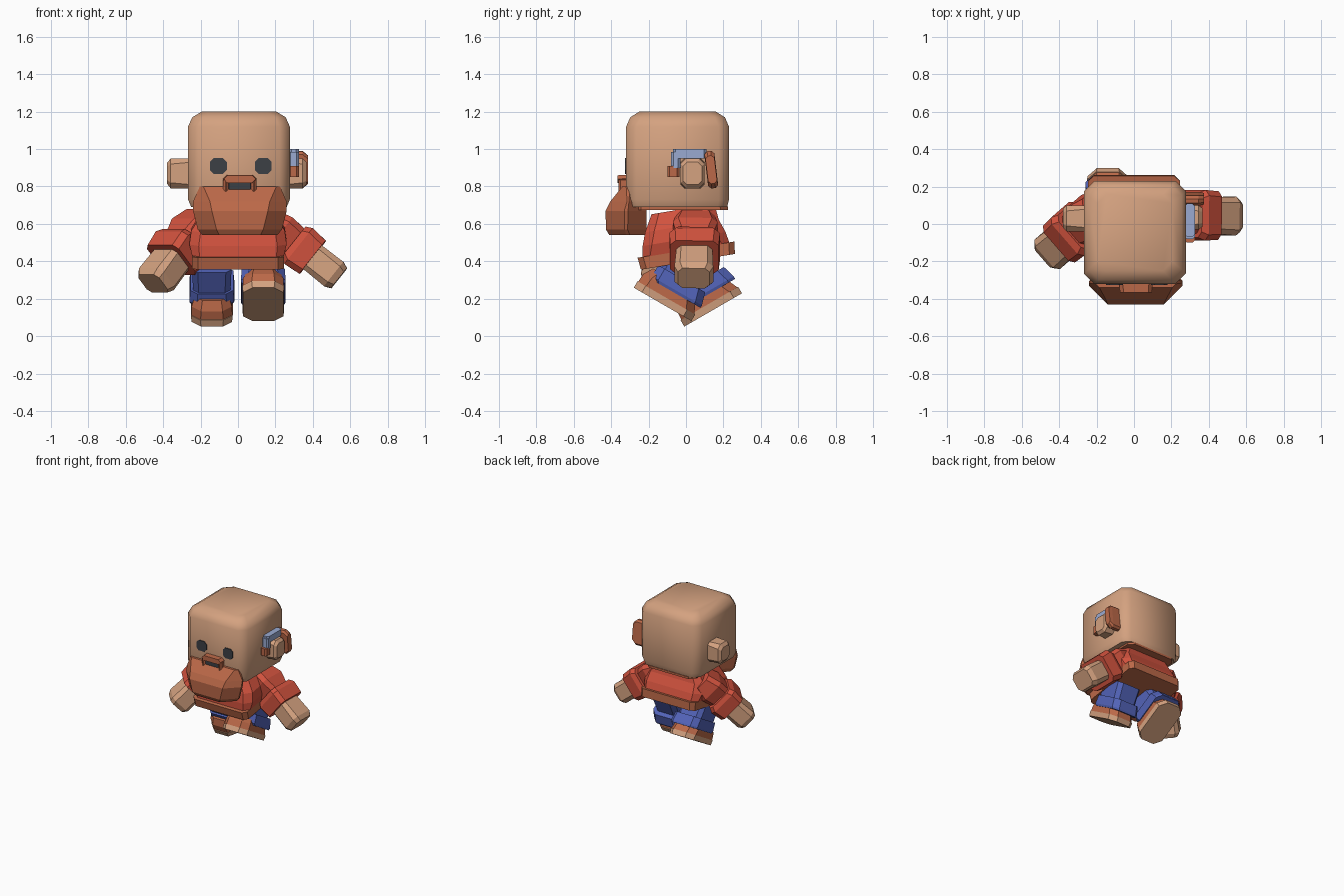
import bpy, bmesh, math
from mathutils import Vector as V

if "Cube" in bpy.data.objects:
    bpy.data.objects.remove(bpy.data.objects["Cube"])


def mat(name, r, g, b):
    m = bpy.data.materials.new(name)
    m.diffuse_color = (r, g, b, 1)
    m.use_nodes = True
    m.node_tree.nodes["Principled BSDF"].inputs["Base Color"].default_value = m.diffuse_color
    return m


SKIN = mat("skin tan", .66, .36, .215)
BROWN = mat("brown", .50, .14, .065)
RED = mat("shirt red", .64, .085, .048)
BLUE = mat("trouser blue", .085, .125, .48)
PALE = mat("pale blue", .32, .40, .64)
DARK = mat("dark grey", .045, .05, .06)


def loft(name, origin, axis, sections, material, u=(1, 0, 0), smooth=0):
    """Stack chamfered rectangles (t, half u, half v, chamfer, shift v) along an axis."""
    n = V(axis).normalized()
    u = V(u)
    u = (u - n * u.dot(n)).normalized()
    v = n.cross(u)
    bm = bmesh.new()
    rings = []
    for s in sections:
        t, a, b, c = s[:4]
        dv = s[4] if len(s) > 4 else 0
        c = min(c, a * .95, b * .95)
        pts = [(a, -b + c), (a, b - c), (a - c, b), (-a + c, b),
               (-a, b - c), (-a, -b + c), (-a + c, -b), (a - c, -b)]
        rings.append([bm.verts.new(V(origin) + n * t + u * p + v * (q + dv)) for p, q in pts])
    for r, q in zip(rings, rings[1:]):
        for i in range(8):
            j = (i + 1) % 8
            bm.faces.new((r[i], r[j], q[j], q[i]))
    bm.faces.new(rings[0][::-1])
    bm.faces.new(rings[-1])
    bmesh.ops.recalc_face_normals(bm, faces=bm.faces)
    me = bpy.data.meshes.new(name)
    bm.to_mesh(me)
    bm.free()
    me.materials.append(material)
    ob = bpy.data.objects.new(name, me)
    bpy.context.collection.objects.link(ob)
    if smooth:
        bpy.ops.object.select_all(action='DESELECT')
        ob.select_set(True)
        bpy.context.view_layer.objects.active = ob
        bpy.ops.object.shade_smooth_by_angle(angle=math.radians(smooth))
    return ob


def box(name, x, y, z, material, c=.012):
    """Chamfered box from min/max ranges."""
    o = ((x[0] + x[1]) / 2, (y[0] + y[1]) / 2, z[0])
    a, b, h = (x[1] - x[0]) / 2, (y[1] - y[0]) / 2, z[1] - z[0]
    return loft(name, o, (0, 0, 1), [(0, a, b, c), (h, a, b, c)], material)


# Head with softened edges, and the brown underside
loft("head", (.005, -.045, 0), (0, 0, 1),
     [(.69, .255, .265, .05), (.73, .272, .275, .055), (1.12, .272, .275, .055),
      (1.17, .25, .253, .055), (1.2, .20, .205, .05)], SKIN, smooth=50)
box("head_underside", (-.22, .22), (-.28, .225), (.675, .692), BROWN, .04)

# Eyes: thin octagonal plates
for x in (-.105, .135):
    loft("eye", (x, -.318, .91), (0, -1, 0), [(0, .045, .042, .02), (.008, .045, .042, .02)], DARK)

# Beard, moustache arch and mouth
loft("beard", (.01, -.32, 0), (0, 0, 1),
     [(.54, .20, .10, .09, .01), (.57, .225, .108, .1, 0), (.67, .25, .11, .1, 0),
      (.72, .25, .095, .09, .01), (.80, .215, .03, .02, .01)], BROWN)
loft("moustache", (.01, -.31, .84), (0, -1, 0),
     [(0, .09, .022, .02), (.055, .085, .02, .02)], BROWN)
for s in (-1, 1):
    box("moustache_side", sorted((.01 + s * .09, .01 + s * .06)), (-.362, -.31), (.755, .835), BROWN)
box("mouth", (-.05, .07), (-.352, -.345), (.77, .825), DARK, .002)

# Ears
loft("left_ear", (-.25, .03, .87), (-1, 0, 0),
     [(0, .07, .08, .02), (.11, .07, .08, .03), (.13, .05, .055, .02)], SKIN, u=(0, 1, 0))
loft("right_ear", (.26, .035, .87), (1, 0, 0),
     [(0, .065, .08, .02), (.085, .065, .08, .03), (.105, .05, .06, .02)], SKIN, u=(0, 1, 0))

# Ear device: pale hook, brown block behind the ear, small tip in front
box("hook_top", (.27, .325), (-.07, .11), (.95, 1.0), PALE, .015)
box("hook_front", (.27, .325), (-.08, -.03), (.90, .985), PALE)
box("hook_tip", (.27, .325), (-.10, -.035), (.85, .91), BROWN)
loft("ear_block", (.27, .135, .89), (1, 0, 0),
     [(0, .027, .10, .015), (.075, .027, .10, .015), (.105, .024, .075, .015)], BROWN, u=(0, 1, .12))

# Torso leans forward along its own axis
LEAN = (0, -.165, .986)
loft("belt", (.0, .005, .43), LEAN,
     [(-.033, .245, .255, .03), (.033, .245, .262, .03)], BROWN)
loft("shirt", (.0, .005, .43), LEAN,
     [(.03, .245, .235, .04), (.09, .26, .225, .05), (.16, .25, .20, .05), (.25, .19, .17, .04, .02)], RED)

# Arms: tapered sleeve, flared cuff, blocky hand
for side, o, d, u in (("right", (.20, .05, .58), (.78, -.02, -.62), (0, 1, 0)),
                      ("left", (-.22, .05, .585), (-.54, -.47, -.70), (-.47, .54, 0))):
    loft(side + "_sleeve", o, d, [(-.06, .10, .075, .03), (.04, .12, .10, .03), (.15, .09, .09, .03)], RED, u)
    loft(side + "_cuff", o, d, [(.125, .12, .105, .03), (.16, .135, .122, .03), (.255, .13, .113, .03)], RED, u)
    loft(side + "_hand", o, d, [(.22, .095, .08, .025), (.40, .104, .083, .03), (.435, .085, .068, .025)], SKIN, u)

# Striding legs: tilted sole, boot, rolled cuff, trouser leg
for side, o, s in (("right", (.135, -.125, .17), 1), ("left", (-.14, .145, .14), -1)):
    n = (0, .5 * s, .866)
    loft(side + "_sole", o, n, [(0, .108, .178, .05), (.04, .112, .178, .05)], SKIN)
    loft(side + "_boot", o, n, [(.038, .11, .174, .05), (.09, .108, .16, .05, -.01),
                                (.14, .09, .12, .04, -.02)], BROWN)
    loft(side + "_trouser_cuff", o, n, [(.085, .115, .15, .04, .035), (.10, .12, .155, .04, .03),
                                        (.17, .115, .145, .04, .02)], BLUE)
    loft(side + "_trouser_leg", o, n, [(.16, .10, .12, .03, .01), (.30, .105, .12, .03)], BLUE)
